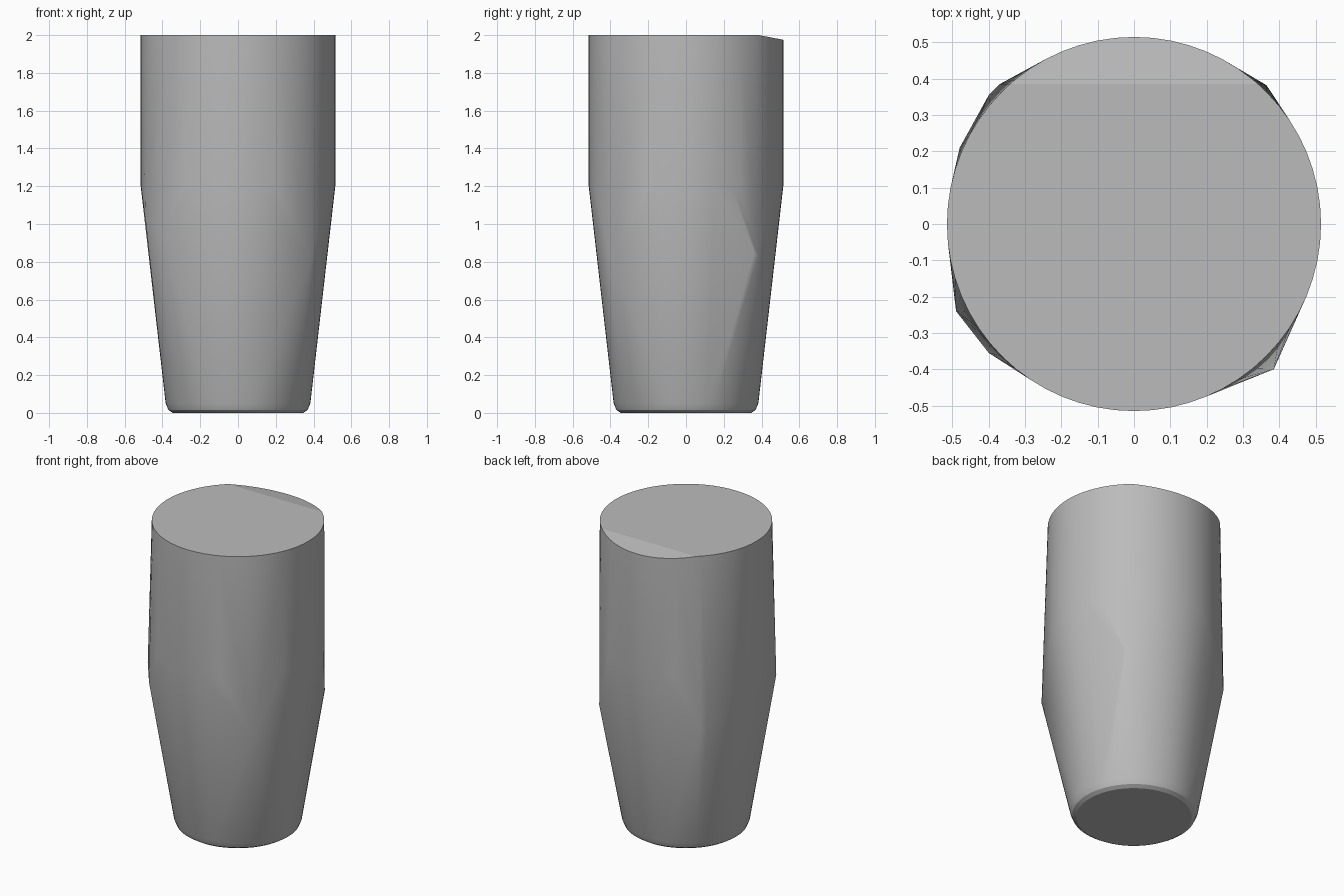
import bpy, bmesh, math

cube = bpy.data.objects.get("Cube")
if cube:
    bpy.data.objects.remove(cube, do_unlink=True)

SEGMENTS = 64
RADIUS = 0.515

grey = bpy.data.materials.new("plain grey")
grey.use_nodes = True
colour = (0.5, 0.5, 0.5, 1)
grey.diffuse_color = colour
grey.node_tree.nodes["Principled BSDF"].inputs["Base Color"].default_value = colour

bm = bmesh.new()


def ring(radius, height):
    """Add a circle of points; height is a function of y."""
    for i in range(SEGMENTS):
        a = math.tau * i / SEGMENTS
        y = radius * math.sin(a)
        bm.verts.new((radius * math.cos(a), y, height(y)))


# Rounded foot
for r, z in ((0.345, 0), (0.368, 0.015), (0.383, 0.05)):
    ring(r, lambda y: z)

# Straight upper barrel, its rim sloping down at the back
ring(RADIUS, lambda y: 1.2)
ring(RADIUS, lambda y: 2 - max(0, y - 0.385) * 0.19)
chord = math.sqrt(RADIUS ** 2 - 0.385 ** 2)
for x in (-chord, chord):
    bm.verts.new((x, 0.385, 2))

# Four corner bulges on the tapering body
corners = [
    (0.385, -0.40, 0.82),
    (0.365, 0.382, 0.83), (0.378, 0.36, 0.85),
    (-0.40, 0.355, 0.87), (-0.37, 0.385, 0.87), (-0.48, 0.21, 1.05),
    (-0.40, -0.355, 0.96), (-0.49, -0.24, 1.02),
]
for p in corners:
    bm.verts.new(p)

# Stretch one tight skin over all the points
hull = bmesh.ops.convex_hull(bm, input=bm.verts[:])
loose = {v for v in hull["geom_interior"] + hull["geom_unused"]
         if isinstance(v, bmesh.types.BMVert)}
bmesh.ops.delete(bm, geom=list(loose), context='VERTS')
bmesh.ops.dissolve_limit(bm, angle_limit=math.radians(0.2),
                         verts=bm.verts[:], edges=bm.edges[:])
bmesh.ops.recalc_face_normals(bm, faces=bm.faces[:])

mesh = bpy.data.meshes.new("tapered_body")
bm.to_mesh(mesh)
bm.free()
mesh.materials.append(grey)
body = bpy.data.objects.new("tapered_body", mesh)
bpy.context.collection.objects.link(body)

# Smooth sides with crisp rim
bpy.ops.object.select_all(action='DESELECT')
body.select_set(True)
bpy.context.view_layer.objects.active = body
bpy.ops.object.shade_smooth_by_angle(angle=math.radians(30))

# Keep the sloped rim facet flat and crisp
for poly in mesh.polygons:
    if poly.normal.z > 0.9:
        poly.use_smooth = False
